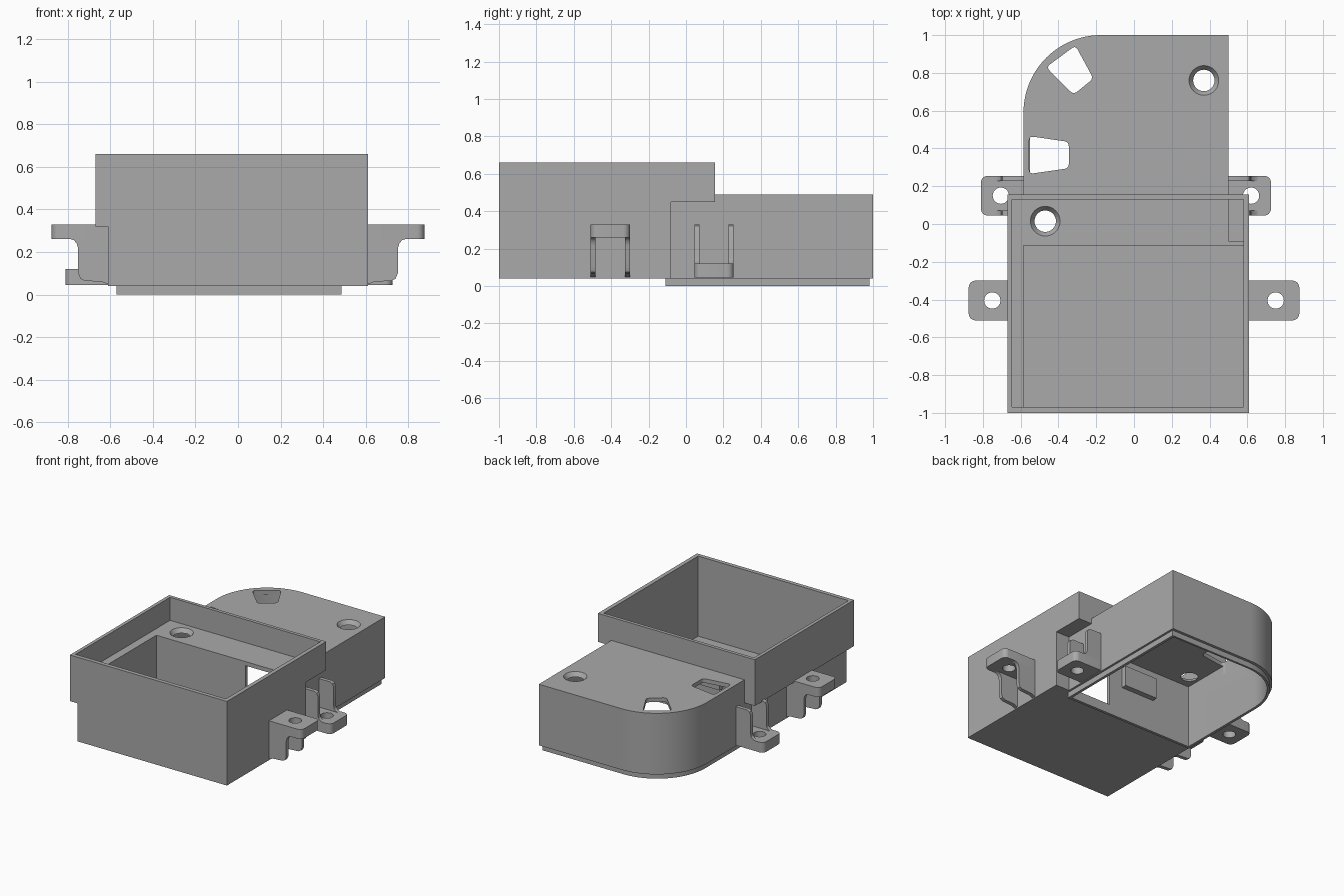
import bpy, bmesh, math
from mathutils import Vector, Matrix

cube = bpy.data.objects.get("Cube")
if cube:
    bpy.data.objects.remove(cube)

grey = bpy.data.materials.new("plain grey")
grey.use_nodes = True
COLOUR = (0.4, 0.4, 0.4, 1)
grey.diffuse_color = COLOUR
grey.node_tree.nodes["Principled BSDF"].inputs["Base Color"].default_value = COLOUR


def make(name, bm):
    bmesh.ops.recalc_face_normals(bm, faces=bm.faces)
    mesh = bpy.data.meshes.new(name)
    bm.to_mesh(mesh)
    bm.free()
    mesh.materials.append(grey)
    ob = bpy.data.objects.new(name, mesh)
    bpy.context.collection.objects.link(ob)
    return ob


def prism(name, points, low, high, axis="z"):
    """Extrude a flat outline along z, or an x-z outline along y."""
    place = (lambda p, h: (p[0], p[1], h)) if axis == "z" else (lambda p, h: (p[0], h, p[1]))
    bm = bmesh.new()
    a = [bm.verts.new(place(p, low)) for p in points]
    b = [bm.verts.new(place(p, high)) for p in points]
    bm.faces.new(a)
    bm.faces.new(b)
    for i in range(len(a)):
        j = (i + 1) % len(a)
        bm.faces.new((a[i], a[j], b[j], b[i]))
    return make(name, bm)


def box(name, x0, x1, y0, y1, z0, z1):
    return prism(name, [(x0, y0), (x1, y0), (x1, y1), (x0, y1)], z0, z1)


def cone(name, x, y, z0, z1, r0, r1):
    bm = bmesh.new()
    bmesh.ops.create_cone(bm, cap_ends=True, segments=40, radius1=r0, radius2=r1,
                          depth=z1 - z0, matrix=Matrix.Translation((x, y, (z0 + z1) / 2)))
    return make(name, bm)


def rounded(points, radius):
    """Soften every corner of an outline."""
    out = []
    for i, p in enumerate(points):
        p = Vector(p)
        a = p + (Vector(points[i - 1]) - p).normalized() * radius
        b = p + (Vector(points[(i + 1) % len(points)]) - p).normalized() * radius
        for k in range(6):
            t = k / 5
            out.append(a * (1 - t) ** 2 + p * 2 * t * (1 - t) + b * t * t)
    return out


def rear_outline(x0, x1, y0, y1, r):
    """Rectangle with one large rounded corner at the back right."""
    arc = [(x0 + r + r * math.cos(a), y1 - r + r * math.sin(a))
           for a in (math.pi / 2 * (1 + k / 24) for k in range(25))]
    return [(x0, y0), (x1, y0), (x1, y1)] + arc


def combine(target, tool, operation):
    mod = target.modifiers.new("combine", "BOOLEAN")
    mod.operation, mod.object, mod.solver = operation, tool, "EXACT"
    tool.hide_render = True
    bpy.context.view_layer.objects.active = target
    bpy.ops.object.modifier_apply(modifier=mod.name)
    bpy.data.objects.remove(tool)


def smooth(ob):
    bpy.ops.object.select_all(action="DESELECT")
    ob.select_set(True)
    bpy.context.view_layer.objects.active = ob
    bpy.ops.object.shade_smooth_by_angle(angle=math.radians(30))


# Outer solids of the housing
housing = box("housing", -0.61, 0.61, -1, -0.08, 0.04, 0.66)
for part in (
    box("upper_tray", -0.67, 0.61, -1, 0.155, 0.45, 0.66),
    box("side_overhang", -0.67, -0.58, -1, 0.155, 0.32, 0.66),
    prism("rear_body", rear_outline(-0.585, 0.5, -0.09, 1, 0.41), 0.04, 0.49),
    prism("bottom_lip", rear_outline(-0.57, 0.485, -0.11, 0.98, 0.395), 0, 0.06),
):
    combine(housing, part, "UNION")

# Hollows and openings
window_a = [(-0.465, 0.83), (-0.31, 0.945), (-0.215, 0.77), (-0.32, 0.685)]
window_b = [(-0.555, 0.465), (-0.345, 0.435), (-0.345, 0.295), (-0.555, 0.265)]
for part in (
    box("tray_hollow", -0.645, 0.58, -0.97, 0.13, 0.49, 0.8),
    box("deep_pocket", -0.585, 0.58, -0.97, -0.115, 0.07, 0.8),
    box("shelf_step", 0.5, 0.58, -0.09, 0.13, 0.48, 0.8),
    prism("rear_hollow", rear_outline(-0.55, 0.465, -0.09, 0.965, 0.375), -0.1, 0.46),
    box("passage", 0.14, 0.465, -0.2, -0.05, 0.07, 0.46),
    prism("window_cut_a", rounded(window_a, 0.025), 0.4, 0.6),
    prism("window_cut_b", rounded(window_b, 0.025), 0.4, 0.6),
    cone("screw_hole_a", 0.37, 0.76, 0.43, 0.492, 0.035, 0.08),
    cone("screw_hole_b", -0.47, 0.015, 0.43, 0.492, 0.035, 0.08),
    cone("screw_bore_a", 0.37, 0.76, 0.4, 0.6, 0.05, 0.05),
    cone("screw_bore_b", -0.47, 0.015, 0.4, 0.6, 0.05, 0.05),
):
    combine(housing, part, "DIFFERENCE")
smooth(housing)

# Small block on the inside of the dividing wall
box("inner_block", -0.24, 0.03, -0.1, -0.05, 0.24, 0.39)

# Mounting tabs: a drilled plate and two curved ribs on each side
front_rib = [(-0.01, 0.045), (0.03, 0.06), (0.11, 0.065), (0.13, 0.075), (0.14, 0.1),
             (0.14, 0.215), (0.147, 0.24), (0.16, 0.255), (0.18, 0.262), (-0.01, 0.262)]
rear_rib = [(-0.01, 0.11), (0.16, 0.118), (0.14, 0.125), (0.125, 0.14), (0.12, 0.16),
            (0.12, 0.3), (0.11, 0.32), (0.09, 0.33), (-0.01, 0.33)]


def tab(name, wall, side, y0, y1, z0, z1, length, hole, rib):
    def at(u):
        return wall + side * u
    r = 0.035
    corners = []
    for cy, start in ((y0 + r, -math.pi / 2), (y1 - r, 0)):
        for k in range(7):
            a = start + k * math.pi / 12
            corners.append((at(length - r + r * math.cos(a)), cy + r * math.sin(a)))
    plate = prism(name + "_plate", [(at(-0.01), y0)] + corners + [(at(-0.01), y1)], z0, z1)
    combine(plate, cone("tab_hole", at(hole), (y0 + y1) / 2, z0 - 0.1, z1 + 0.1, 0.043, 0.043),
            "DIFFERENCE")
    smooth(plate)
    outline = [(at(u), z) for u, z in rib]
    for label, y in (("near", y0), ("far", y1 - 0.027)):
        smooth(prism(f"{name}_{label}_rib", outline, y, y + 0.027, "y"))


for label, side, front_wall, rear_wall in (("left", 1, 0.61, 0.5), ("right", -1, -0.61, -0.585)):
    tab("front_" + label + "_tab", front_wall, side, -0.51, -0.3, 0.26, 0.33,
        0.265, 0.14, front_rib)
    tab("rear_" + label + "_tab", rear_wall, side, 0.045, 0.255, 0.045, 0.12,
        0.225, 0.12, rear_rib)
